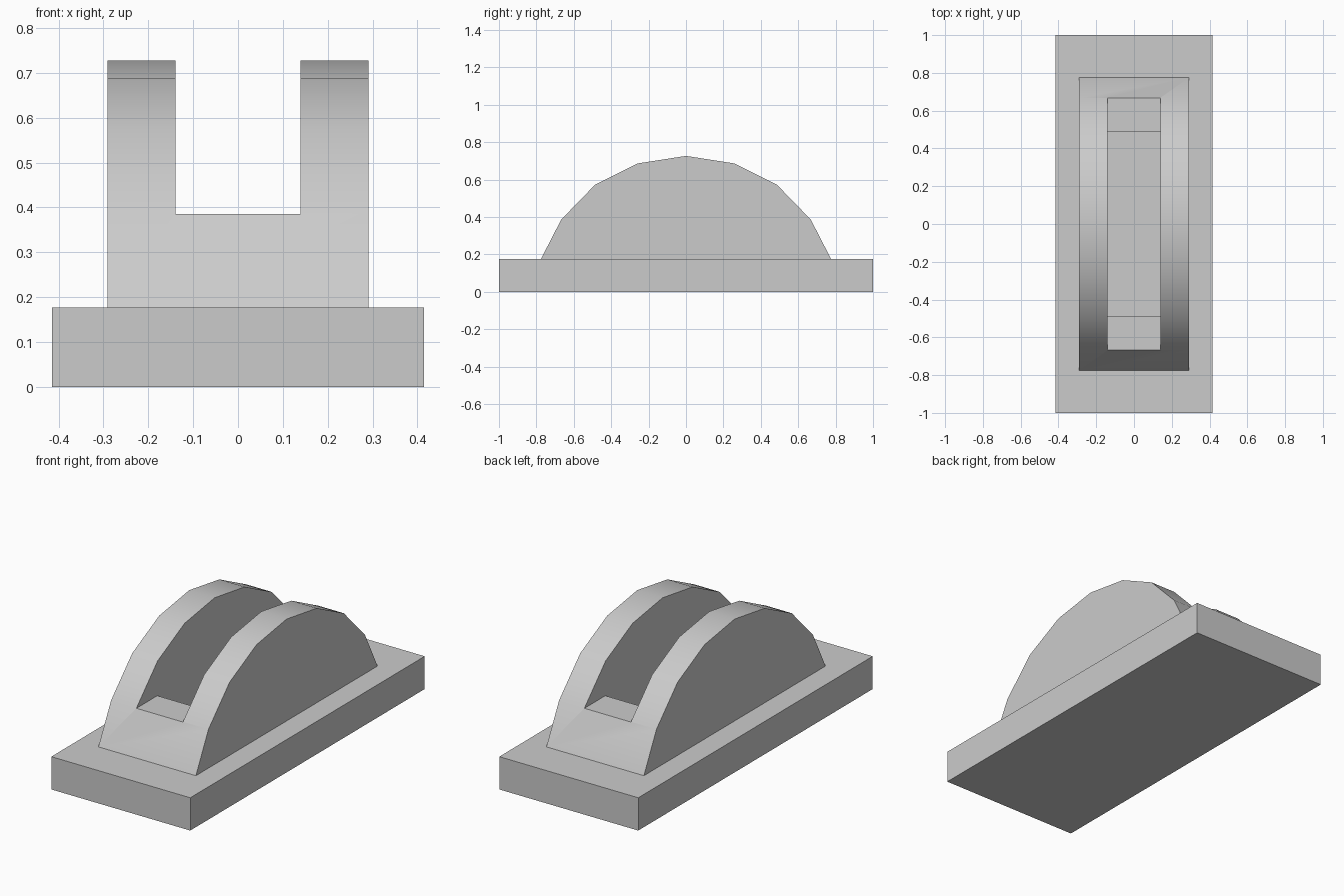
import bpy, bmesh, math

if "Cube" in bpy.data.objects:
    bpy.data.objects.remove(bpy.data.objects["Cube"])


def prism(name, profile, half_width):
    """Extrude a (y, z) profile symmetrically along x."""
    bm = bmesh.new()
    face = bm.faces.new([bm.verts.new((-half_width, y, z)) for y, z in profile])
    out = bmesh.ops.extrude_face_region(bm, geom=[face])
    verts = [v for v in out["geom"] if isinstance(v, bmesh.types.BMVert)]
    bmesh.ops.translate(bm, verts=verts, vec=(2 * half_width, 0, 0))
    bmesh.ops.recalc_face_normals(bm, faces=bm.faces)
    mesh = bpy.data.meshes.new(name)
    bm.to_mesh(mesh)
    bm.free()
    obj = bpy.data.objects.new(name, mesh)
    bpy.context.collection.objects.link(obj)
    return obj


def mirrored(half):
    """Complete a profile given from the +y end to the middle."""
    return half + [(-y, z) for y, z in reversed(half) if y > 0]


BASE_TOP = 0.177

# Flat base plate
prism("base_plate", mirrored([(1, 0), (1, BASE_TOP)]), 0.415)

# Arched housing
housing = prism("arched_housing", mirrored(
    [(0.775, BASE_TOP), (0.667, 0.387), (0.487, 0.572), (0.257, 0.687), (0, 0.727)]), 0.291)

# Slot between the two arches: a ledge at each end, open to the base in the middle
cutter = prism("slot_cutter", mirrored(
    [(0.49, 0.1), (0.49, 0.385), (0.9, 0.385), (0.9, 1.0)]), 0.139)

cut = housing.modifiers.new("slot", "BOOLEAN")
cut.operation = "DIFFERENCE"
cut.solver = "EXACT"
cut.object = cutter
bpy.context.view_layer.objects.active = housing
bpy.ops.object.select_all(action="DESELECT")
housing.select_set(True)
bpy.ops.object.modifier_apply(modifier=cut.name)
bpy.data.objects.remove(cutter)

# Smooth arch tops with sharp sides
bpy.ops.object.shade_smooth_by_angle(angle=math.radians(30))
